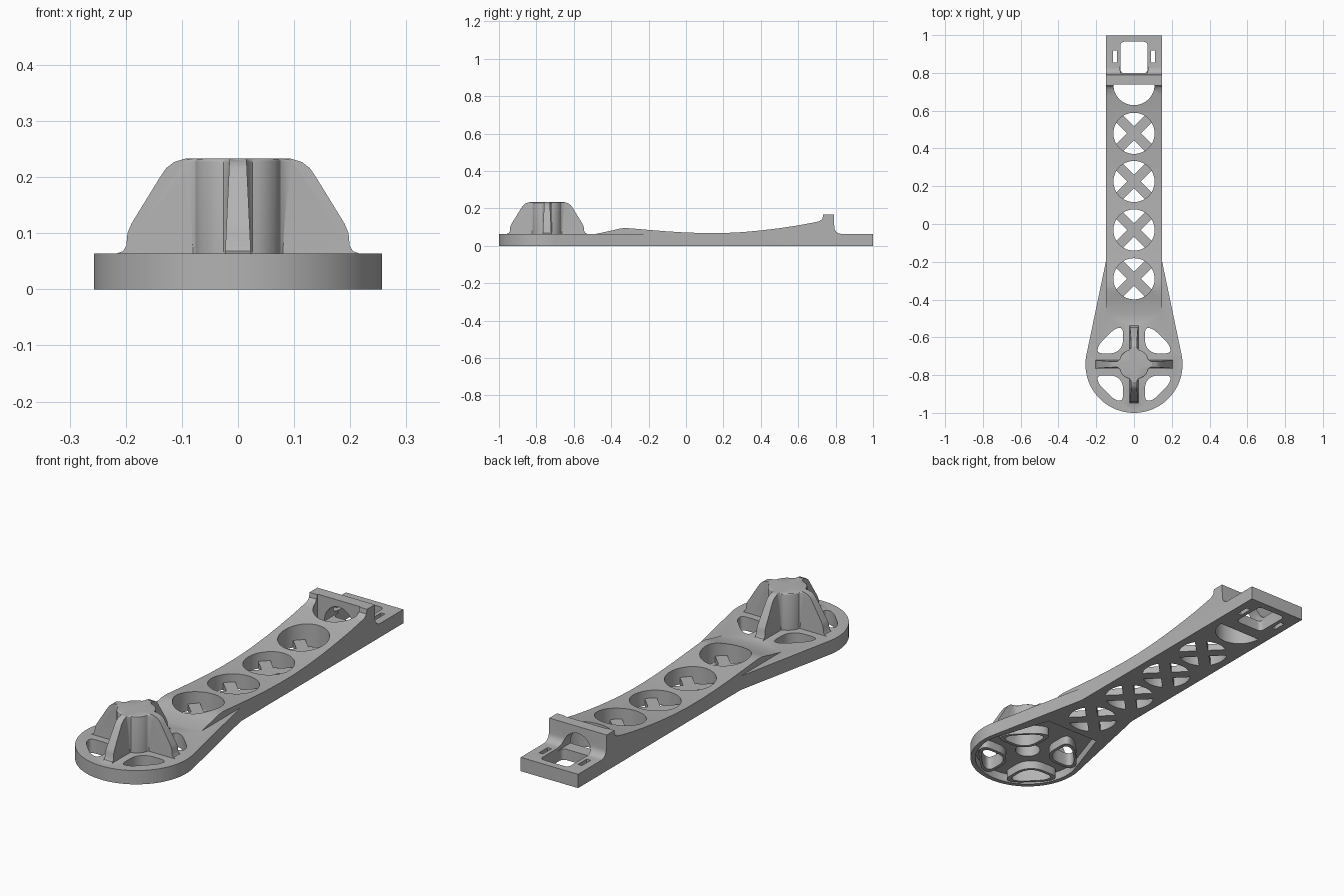
import bpy, bmesh, math
from mathutils import Vector, Matrix

cube = bpy.data.objects.get("Cube")
if cube:
    bpy.data.objects.remove(cube, do_unlink=True)

grey = bpy.data.materials.new("plastic grey")
grey.use_nodes = True
grey.diffuse_color = (0.45, 0.45, 0.45, 1)
grey.node_tree.nodes["Principled BSDF"].inputs["Base Color"].default_value = (0.45, 0.45, 0.45, 1)

MY = -0.743      # motor centre along the arm
R = 0.257        # motor end radius
W = 0.147        # arm half width
H = 0.064        # plate height


def extrude(name, pts, a, b, axis="z", at=(0, 0, 0), turn=0):
    """Prism from a 2D outline, along z, or along x with the outline in y and z."""
    bm = bmesh.new()
    def place(p, t):
        return (p[0], p[1], t) if axis == "z" else (t, p[0], p[1])
    low = [bm.verts.new(place(p, a)) for p in pts]
    high = [bm.verts.new(place(p, b)) for p in pts]
    bm.faces.new(low)
    bm.faces.new(high)
    n = len(pts)
    for i in range(n):
        j = (i + 1) % n
        bm.faces.new((low[i], low[j], high[j], high[i]))
    bmesh.ops.recalc_face_normals(bm, faces=bm.faces)
    bm.transform(Matrix.Translation(at) @ Matrix.Rotation(turn, 4, "Z"))
    mesh = bpy.data.meshes.new(name)
    bm.to_mesh(mesh)
    bm.free()
    mesh.materials.append(grey)
    ob = bpy.data.objects.new(name, mesh)
    bpy.context.collection.objects.link(ob)
    return ob


def arc(cx, cy, rx, a0, a1, n, ry=None):
    ry = ry or rx
    return [(cx + rx * math.cos(math.radians(a0 + (a1 - a0) * i / n)),
             cy + ry * math.sin(math.radians(a0 + (a1 - a0) * i / n))) for i in range(n + 1)]


def circle(cx, cy, r, n=48):
    return arc(cx, cy, r, 0, 360, n)[:-1]


def box(x0, x1, y0, y1):
    return [(x0, y0), (x1, y0), (x1, y1), (x0, y1)]


def round_box(cx, cy, hx, hy, r):
    out = []
    for k, (sx, sy) in enumerate([(1, 1), (-1, 1), (-1, -1), (1, -1)]):
        out += arc(cx + sx * (hx - r), cy + sy * (hy - r), r, 90 * k, 90 * k + 90, 5)
    return out


def rounded(pts, r, n=5):
    """Round every corner of a polygon."""
    out = []
    for i, p in enumerate(pts):
        p = Vector(p)
        a, b = Vector(pts[i - 1]), Vector(pts[(i + 1) % len(pts)])
        a = p + (a - p).normalized() * min(r, (a - p).length * 0.48)
        b = p + (b - p).normalized() * min(r, (b - p).length * 0.48)
        for k in range(n + 1):
            t = k / n
            out.append(tuple(a * (1 - t) ** 2 + p * 2 * t * (1 - t) + b * t * t))
    return out


def boolean(target, tools, op):
    bpy.context.view_layer.objects.active = target
    for tool in tools:
        tool.hide_render = True
        mod = target.modifiers.new(tool.name, "BOOLEAN")
        mod.operation, mod.solver, mod.object = op, "EXACT", tool
        bpy.ops.object.modifier_apply(modifier=mod.name)
        bpy.data.objects.remove(tool, do_unlink=True)


def bevel(ob, width, segments=3):
    bpy.context.view_layer.objects.active = ob
    mod = ob.modifiers.new("round", "BEVEL")
    mod.width, mod.segments, mod.angle_limit = width, segments, math.radians(50)
    bpy.ops.object.modifier_apply(modifier=mod.name)


def teardrop(r, w, y_end):
    """Motor end outline running tangentially into the arm."""
    return arc(0, MY, r, -190, 10, 48) + [(w, y_end), (-w, y_end)]


# Plate: motor end and the long arm with its curved top
plate = extrude("arm_body", teardrop(R, W, -0.19), 0, H)
top = [(-0.50, H - 0.004), (-0.48, H), (-0.40, 0.081), (-0.35, 0.093), (-0.32, 0.095)]
top += [(-0.28, 0.092), (-0.2, 0.085), (-0.1, 0.077), (0, 0.071), (0.1, 0.068), (0.2, 0.068),
        (0.3, 0.073), (0.4, 0.082), (0.5, 0.094), (0.6, 0.109), (0.68, 0.124), (0.715, 0.132)]
top += [(0.73, 0.145), (0.733, 0.166), (0.79, 0.166), (0.793, 0.1)]
top += arc(0.829, H + 0.036, 0.036, 180, 270, 6)[1:] + [(0.999, H)]
arm = extrude("arm", [(-0.50, 0)] + top + [(0.999, 0)], -W, W, "x")
boolean(plate, [arm], "UNION")

# Hollow underside of the motor end, with rims left around the openings
window = [(0.058, 0.195), (0.10, 0.19), (0.15, 0.142), (0.19, 0.10), (0.195, 0.058),
          (0.098, 0.058), (0.058, 0.098)]
middle = Vector((0.115, 0.115))
rim = [tuple(middle + (Vector(p) - middle) * 1.26) for p in window]
hollow = extrude("underside_hollow", teardrop(R - 0.022, 0.14, -0.43), -0.05, 0.04)
boolean(hollow, [extrude("rim", rounded(rim, 0.04), -0.1, 0.1, at=(0, MY, 0), turn=k * math.pi / 2)
                 for k in range(4)], "DIFFERENCE")
boolean(plate, [hollow], "DIFFERENCE")

# Motor end openings, then the row of round openings in the arm
cuts = [extrude("motor_window", rounded(window, 0.035), -0.1, 0.12, at=(0, MY, 0), turn=k * math.pi / 2)
        for k in range(4)]
holes = [-0.29, -0.032, 0.225, 0.48]
cuts += [extrude("round_hole", circle(0, y, 0.109), -0.1, 0.3) for y in holes]
# Arched pocket in front of the crossbar, and the end plate openings
cuts.append(extrude("arch_pocket", arc(0, 0.738, 0.109, 180, 360, 24), -0.1, 0.3))
cuts.append(extrude("end_window", round_box(0, 0.882, 0.072, 0.083, 0.02), -0.1, 0.14))
cuts += [extrude("strap_slot", box(s * 0.1 - 0.01, s * 0.1 + 0.01, 0.855, 0.918), -0.1, 0.14)
         for s in (-1, 1)]
# Tunnel through the crossbar
tunnel = extrude("tunnel", arc(0, 0.05, 0.075, 0, 180, 20, 0.085), -0.06, 0.06)
tunnel.data.transform(Matrix.Translation((0, 0.775, 0)) @ Matrix.Rotation(math.pi / 2, 4, "X"))
cuts.append(tunnel)
boolean(plate, cuts, "DIFFERENCE")

# Low cross braces inside the round openings
braces = [plate]
for i, y in enumerate(holes):
    for s in (-1, 1):
        brace = extrude("cross_brace", box(-0.113, 0.113, -0.026, 0.026), 0.0, 0.032,
                        at=(0, y, 0), turn=s * math.pi / 4)
        braces.append(brace)
boolean(plate, braces[1:], "UNION")

# Motor hub: a core with concave corners and four tapering ribs
quarter = [(0.10, 0.015), (0.086, 0.018), (0.076, 0.026), (0.073, 0.036), (0.066, 0.05),
           (0.05, 0.066), (0.036, 0.073), (0.026, 0.076), (0.018, 0.086), (0.015, 0.10)]
core_outline = []
for k in range(4):
    turn = Matrix.Rotation(k * math.pi / 2, 2)
    core_outline += [tuple(turn @ Vector(p)) for p in quarter]
hub = extrude("motor_hub", core_outline, 0.05, 0.233, at=(0, MY, 0))
bevel(hub, 0.006)

side = [(0.216, 0.05), (0.216, H), (0.205, 0.068), (0.199, 0.078), (0.197, 0.1), (0.19, 0.117),
        (0.139, 0.2), (0.128, 0.216), (0.114, 0.227), (0.094, 0.233)]
rib_outline = side + [(-y, z) for y, z in reversed(side)]
ribs = []
for k in range(2):
    rib = extrude("motor_rib", rib_outline, -1, 1, "x")
    for v in rib.data.vertices:      # thicker towards the base
        v.co.x *= 0.015 + 0.008 * max(0, (0.233 - v.co.z) / 0.17)
    rib.data.transform(Matrix.Translation((0, MY, 0)) @ Matrix.Rotation(k * math.pi / 2, 4, "Z"))
    ribs.append(rib)
boolean(hub, ribs, "UNION")
boolean(plate, [hub], "UNION")
boolean(plate, [extrude("hub_bore", circle(0, MY, 0.055, 32), -0.1, 0.205)], "DIFFERENCE")

# Smooth curves, crisp edges
bpy.ops.object.select_all(action="DESELECT")
plate.select_set(True)
bpy.context.view_layer.objects.active = plate
bpy.ops.object.shade_smooth_by_angle(angle=math.radians(30))
